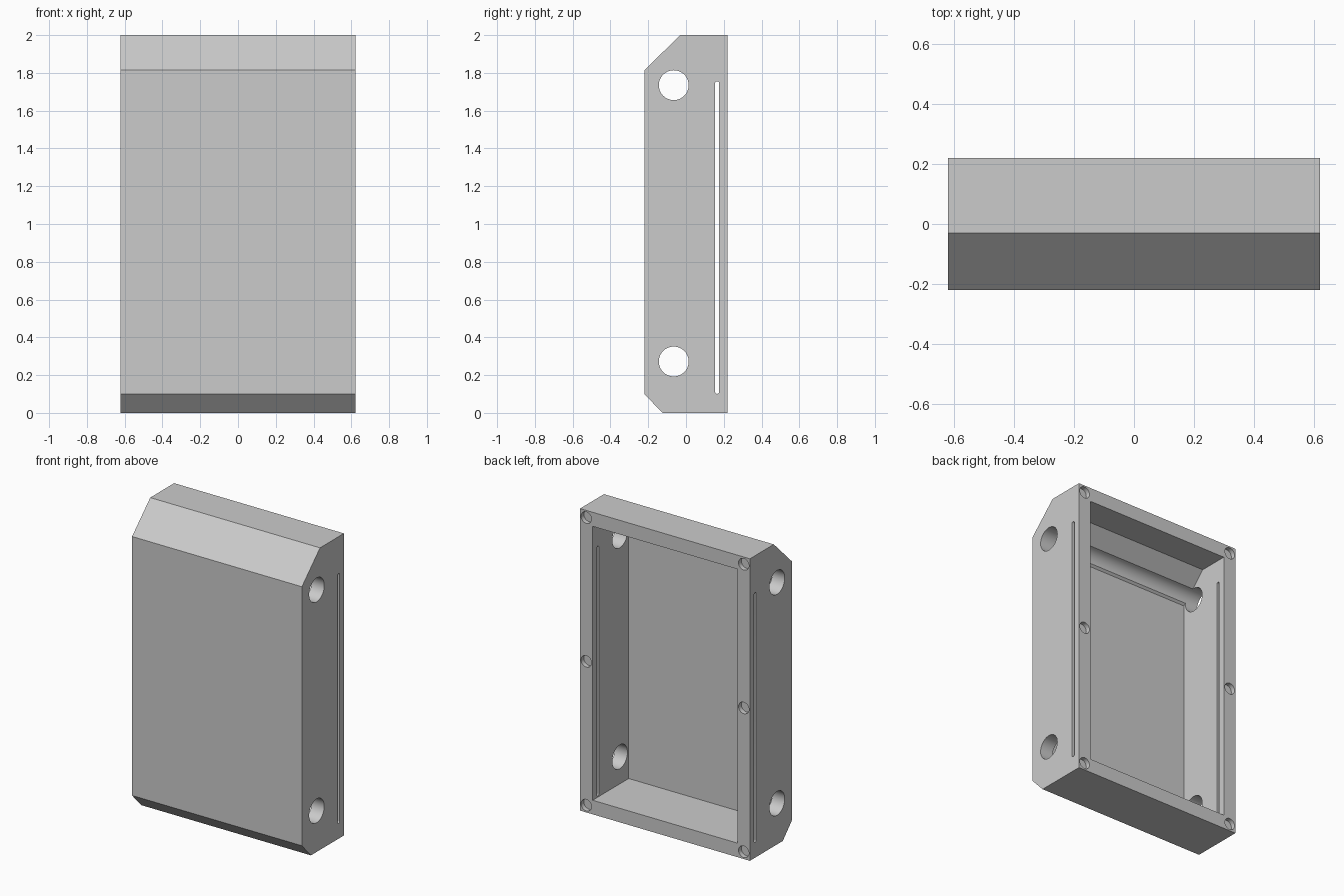
import bpy, bmesh, math
from mathutils import Matrix

cube = bpy.data.objects.get("Cube")
if cube:
    bpy.data.objects.remove(cube, do_unlink=True)

grey = bpy.data.materials.new("light_grey")
grey.use_nodes = True
grey.diffuse_color = (0.6, 0.6, 0.6, 1)
grey.node_tree.nodes["Principled BSDF"].inputs["Base Color"].default_value = (0.6, 0.6, 0.6, 1)


def finish(name, bm):
    bmesh.ops.recalc_face_normals(bm, faces=bm.faces)
    mesh = bpy.data.meshes.new(name)
    bm.to_mesh(mesh)
    bm.free()
    mesh.materials.append(grey)
    obj = bpy.data.objects.new(name, mesh)
    bpy.context.collection.objects.link(obj)
    return obj


def prism(name, profile, half_width):
    """Extrude a (y, z) outline along x, centred."""
    bm = bmesh.new()
    face = bm.faces.new([bm.verts.new((-half_width, y, z)) for y, z in profile])
    side = bmesh.ops.extrude_face_region(bm, geom=[face])["geom"]
    verts = [v for v in side if isinstance(v, bmesh.types.BMVert)]
    bmesh.ops.translate(bm, verts=verts, vec=(2 * half_width, 0, 0))
    return finish(name, bm)


def arc(y, z, radius, start, end, steps):
    return [(y + radius * math.cos(a), z + radius * math.sin(a))
            for a in (start + (end - start) * i / steps for i in range(steps + 1))]


def cut(target, cutter):
    mod = target.modifiers.new(cutter.name, 'BOOLEAN')
    mod.operation = 'DIFFERENCE'
    mod.solver = 'EXACT'
    mod.object = cutter
    bpy.context.view_layer.objects.active = target
    bpy.ops.object.modifier_apply(modifier=mod.name)
    bpy.data.objects.remove(cutter, do_unlink=True)


# Outer shell with bevelled front top and bottom edges
HALF = 0.622
shell = prism("case_shell", [(-0.22, 0.1), (-0.125, 0), (0.22, 0), (0.22, 2),
                             (-0.03, 2), (-0.22, 1.815)], HALF)

# Open-backed cavity following the upper bevel
cut(shell, prism("cavity", [(-0.157, 0.093), (0.3, 0.093), (0.3, 1.907),
                            (0.02, 1.907), (-0.157, 1.73)], HALF - 0.092))

# Round openings running through both sides
for z in (0.272, 1.735):
    cut(shell, prism("side_hole", arc(-0.065, z, 0.079, 0, math.tau, 64)[:-1], 0.8))

# Long rounded slot near the back
slot = arc(0.165, 1.744, 0.011, 0, math.pi, 12) + arc(0.165, 0.112, 0.011, math.pi, math.tau, 12)
cut(shell, prism("side_slot", slot, 0.8))

# Shallow round sockets in the back rim
for x in (-0.577, 0.577):
    for z in (0.048, 1.0, 1.952):
        bm = bmesh.new()
        place = Matrix.Translation((x, 0.22, z)) @ Matrix.Rotation(math.pi / 2, 4, 'X')
        bmesh.ops.create_cone(bm, cap_ends=True, segments=40, radius1=0.038,
                              radius2=0.038, depth=0.06, matrix=place)
        cut(shell, finish("rim_socket", bm))

# Smooth the round walls, keep hard edges
bpy.ops.object.select_all(action='DESELECT')
shell.select_set(True)
bpy.context.view_layer.objects.active = shell
bpy.ops.object.shade_smooth_by_angle(angle=math.radians(30))
